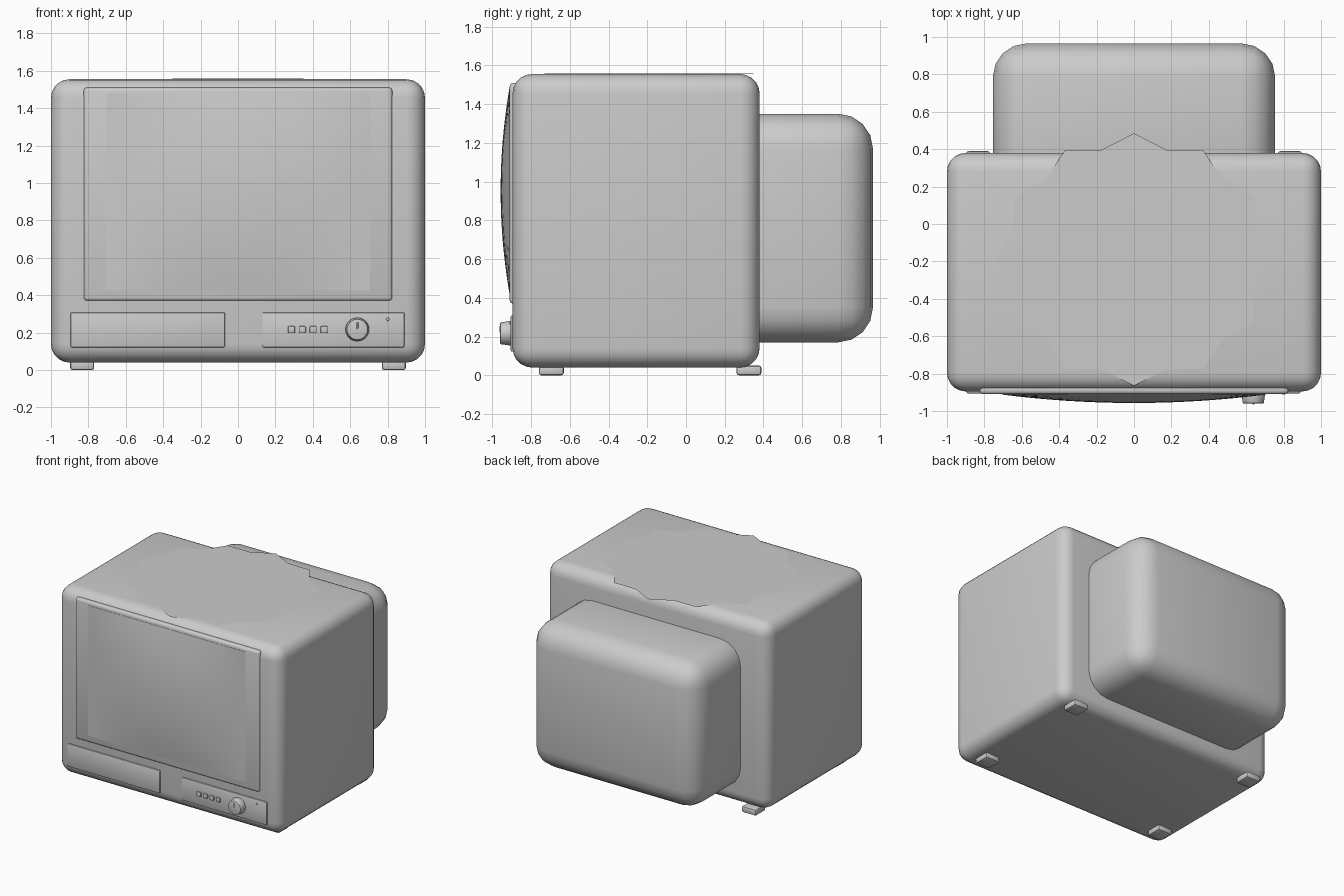
import bpy, bmesh, math

if "Cube" in bpy.data.objects:
    bpy.data.objects.remove(bpy.data.objects["Cube"])


def finish(name, bm, bevel=0, segs=3):
    bmesh.ops.recalc_face_normals(bm, faces=bm.faces)
    me = bpy.data.meshes.new(name)
    bm.to_mesh(me)
    bm.free()
    ob = bpy.data.objects.new(name, me)
    bpy.context.collection.objects.link(ob)
    bpy.ops.object.select_all(action='DESELECT')
    bpy.context.view_layer.objects.active = ob
    ob.select_set(True)
    if bevel:
        m = ob.modifiers.new("bevel", 'BEVEL')
        m.width, m.segments, m.limit_method = bevel, segs, 'ANGLE'
        bpy.ops.object.modifier_apply(modifier="bevel")
    bpy.ops.object.shade_smooth_by_angle(angle=math.radians(35))
    return ob


def box(name, x, y, z, bevel=0, segs=3):
    bm = bmesh.new()
    bmesh.ops.create_cube(bm, size=1)
    for v in bm.verts:
        for i, (a, b) in enumerate((x, y, z)):
            v.co[i] = a if v.co[i] < 0 else b
    return finish(name, bm, bevel, segs)


def disc(name, x, z, y_back, y_front, r_back, r_front, bevel=0, n=32):
    bm = bmesh.new()
    rings = [[bm.verts.new((x + r * math.cos(2 * math.pi * i / n), y,
                            z + r * math.sin(2 * math.pi * i / n))) for i in range(n)]
             for y, r in ((y_back, r_back), (y_front, r_front))]
    for i in range(n):
        j = (i + 1) % n
        bm.faces.new((rings[0][i], rings[0][j], rings[1][j], rings[1][i]))
    for ring in rings:
        bm.faces.new(ring)
    return finish(name, bm, bevel, 2)


# Cabinet and rear tube housing
box("cabinet", (-1, 1), (-0.895, 0.38), (0.04, 1.555), 0.1, 5)
box("rear_housing", (-0.755, 0.755), (0.1, 0.965), (0.17, 1.35), 0.18, 4)

# Screen surround
box("screen_bezel", (-0.825, 0.825), (-0.91, -0.86), (0.37, 1.51), 0.018, 3)

# Bulging picture tube glass
bm = bmesh.new()
n = 20
bmesh.ops.create_grid(bm, x_segments=n, y_segments=n, size=1)
for v in bm.verts:
    u, w = v.co.x, v.co.y
    v.co = (0.705 * u, -0.912 - 0.045 * (1 - u * u) * (1 - w * w), 0.9525 + 0.5275 * w)
rim = [e for e in bm.edges if e.is_boundary]
ext = bmesh.ops.extrude_edge_only(bm, edges=rim)
for v in ext["geom"]:
    if isinstance(v, bmesh.types.BMVert):
        v.co.y = -0.9
screen = finish("screen", bm)

# Lower front panels
box("speaker_panel", (-0.895, -0.07), (-0.905, -0.87), (0.122, 0.308), 0.006, 2)
box("control_panel", (0.13, 0.89), (-0.905, -0.87), (0.122, 0.308), 0.006, 2)

# Push buttons, dial and power light
for i in range(4):
    x = 0.286 + i * 0.058
    box(f"button_{i + 1}", (x - 0.019, x + 0.019), (-0.917, -0.89), (0.197, 0.235), 0.006, 2)
disc("dial", 0.638, 0.217, -0.9, -0.96, 0.064, 0.056, 0.006)
box("dial_pointer", (0.633, 0.643), (-0.964, -0.95), (0.222, 0.255), 0.002, 1)
disc("power_light", 0.8, 0.272, -0.9, -0.911, 0.01, 0.008, 0, 12)

# Feet
for sx, side in ((-1, "left"), (1, "right")):
    for y, end in ((-0.695, "front"), (0.325, "back")):
        box(f"{end}_{side}_foot", (sx * 0.833 - 0.064, sx * 0.833 + 0.064),
            (y - 0.064, y + 0.064), (0, 0.05), 0.012, 2)

# Scalloped cloth lying on the top
bm = bmesh.new()
ring = []
for i in range(24):
    a = math.radians(15 * i)
    s = 1.0 if i % 2 == 0 else 0.9
    ring.append(bm.verts.new((0.74 * s * math.cos(a), -0.19 + 0.675 * s * math.sin(a), 1.556)))
centre = bm.verts.new((0, -0.19, 1.559))
for i in range(24):
    bm.faces.new((ring[i], ring[(i + 1) % 24], centre))
finish("top_cloth", bm)
